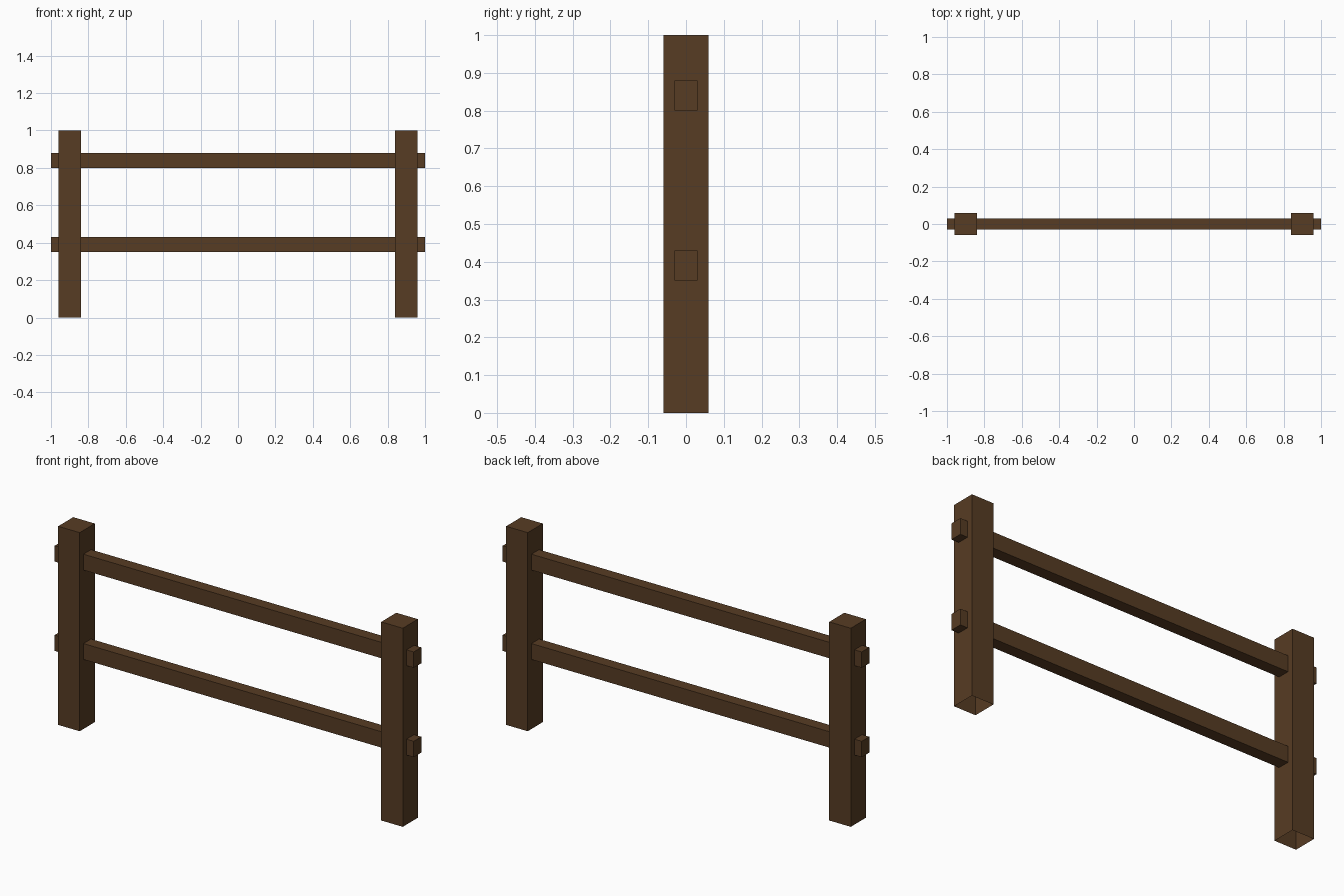
import bpy
import bmesh
from mathutils import Matrix, Vector

cube = bpy.data.objects.get("Cube")
if cube:
    bpy.data.objects.remove(cube, do_unlink=True)


def make_material(name, colour):
    mat = bpy.data.materials.new(name)
    mat.use_nodes = True
    mat.diffuse_color = colour
    bsdf = next(n for n in mat.node_tree.nodes if n.type == "BSDF_PRINCIPLED")
    bsdf.inputs["Base Color"].default_value = colour
    return mat


def make_beam(name, size, centre, mat, open_bottom=False):
    bm = bmesh.new()
    bmesh.ops.create_cube(bm, size=1, matrix=Matrix.Diagonal((*size, 1)))
    if open_bottom:
        bm.normal_update()
        bottom = [f for f in bm.faces if f.normal.z < -0.9]
        bmesh.ops.delete(bm, geom=bottom, context="FACES_ONLY")
    mesh = bpy.data.meshes.new(name)
    bm.to_mesh(mesh)
    bm.free()
    mesh.materials.append(mat)
    obj = bpy.data.objects.new(name, mesh)
    obj.location = Vector(centre)
    bpy.context.scene.collection.objects.link(obj)
    return obj


wood = make_material("dark_brown_wood", (0.095, 0.045, 0.017, 1))

# Square posts, hollow underneath
for side, x in (("left", 0.9), ("right", -0.9)):
    make_beam(side + "_post", (0.12, 0.12, 1), (x, 0, 0.5), wood, open_bottom=True)

# Rails running through both posts
for level, z in (("upper", 0.84), ("lower", 0.39)):
    make_beam(level + "_rail", (2, 0.06, 0.08), (0, 0, z), wood)
